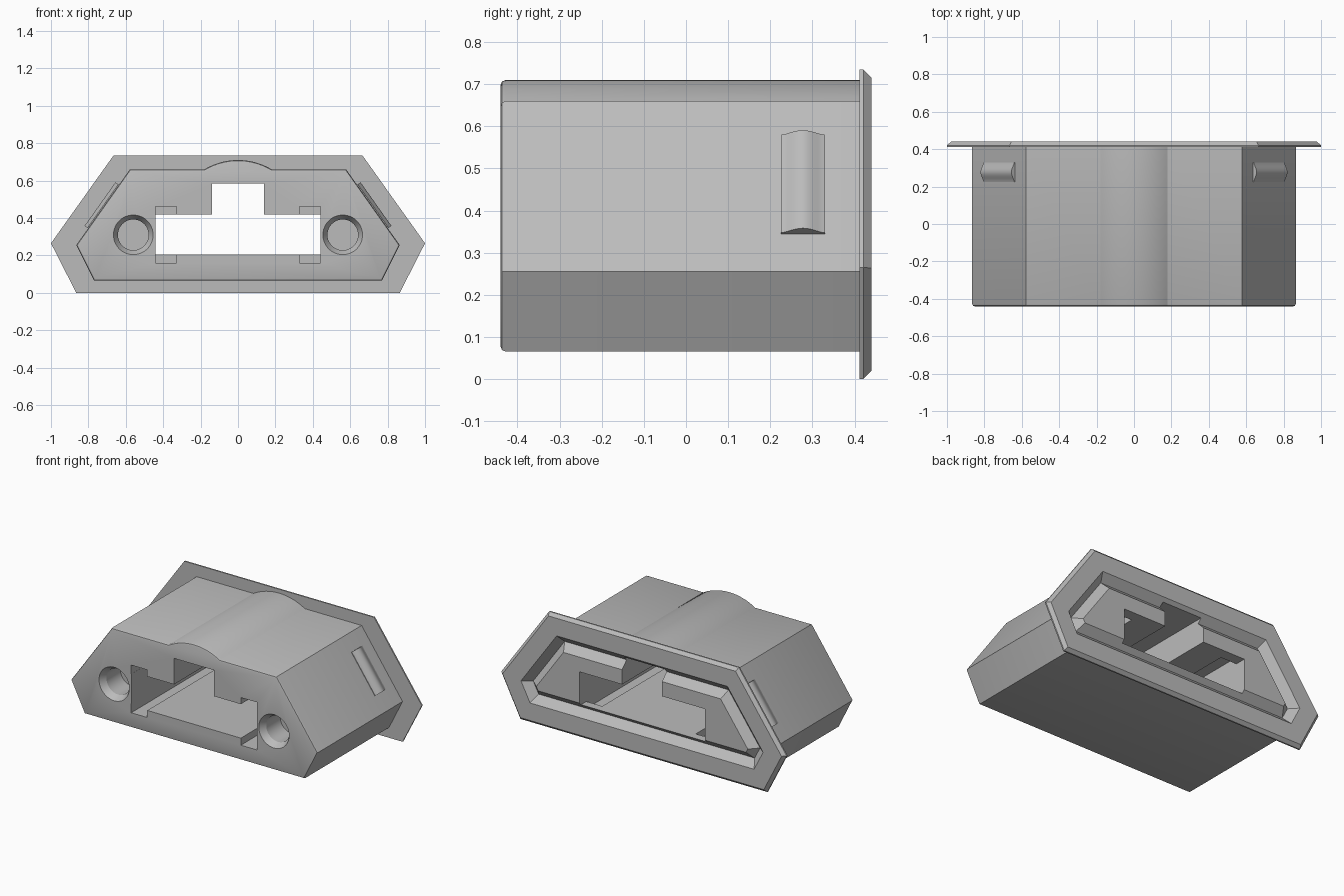
import bpy
import bmesh
import math
from mathutils import Vector

cube = bpy.data.objects.get("Cube")
if cube:
    bpy.data.objects.remove(cube)

grey = bpy.data.materials.new("mid grey plastic")
grey.use_nodes = True
colour = (0.5, 0.5, 0.5, 1)
grey.diffuse_color = colour
grey.node_tree.nodes["Principled BSDF"].inputs["Base Color"].default_value = colour


def offset(points, dist):
    """Inset a counter-clockwise outline with mitred corners."""
    out = []
    for i, p in enumerate(points):
        p = Vector(p)
        a = (p - Vector(points[i - 1])).normalized()
        b = (Vector(points[(i + 1) % len(points)]) - p).normalized()
        na, nb = Vector((-a.y, a.x)), Vector((-b.y, b.x))
        out.append(p + (na + nb) * dist / (1 + na.dot(nb)))
    return out


def at_y(points, y):
    return [(p[0], y, p[1]) for p in points]


def mirrored(half):
    """Complete an outline from its +x half, listed bottom to top."""
    return half + [(-x, z) for x, z in reversed(half) if x > 0]


def loft(name, loops, ring=False):
    """Bridge matching loops; close with caps, or into a ring."""
    bm = bmesh.new()
    rows = [[bm.verts.new(p) for p in loop] for loop in loops]
    pairs = list(zip(rows, rows[1:]))
    if ring:
        pairs.append((rows[-1], rows[0]))
    else:
        bm.faces.new(rows[0])
        bm.faces.new(rows[-1])
    for r, s in pairs:
        for i in range(len(r)):
            bm.faces.new((r[i - 1], r[i], s[i], s[i - 1]))
    bmesh.ops.recalc_face_normals(bm, faces=bm.faces)
    mesh = bpy.data.meshes.new(name)
    bm.to_mesh(mesh)
    bm.free()
    mesh.materials.append(grey)
    obj = bpy.data.objects.new(name, mesh)
    bpy.context.collection.objects.link(obj)
    return obj


def combine(target, other, operation):
    """Apply a boolean and discard the second object."""
    mod = target.modifiers.new("cut", 'BOOLEAN')
    mod.object, mod.operation, mod.solver = other, operation, 'EXACT'
    bpy.context.view_layer.update()
    graph = bpy.context.evaluated_depsgraph_get()
    mesh = bpy.data.meshes.new_from_object(target.evaluated_get(graph))
    target.modifiers.clear()
    target.data = mesh
    bpy.data.objects.remove(other)


def box(name, x0, x1, y0, y1, z0, z1):
    outline = [(x0, z0), (x1, z0), (x1, z1), (x0, z1)]
    return loft(name, [at_y(outline, y0), at_y(outline, y1)])


# Body: hexagonal tube with a rounded ridge along the top
radius, half_angle = 0.349, math.asin(0.18 / 0.349)
ridge = []
for i in range(13):
    a = half_angle * (1 - i / 12)
    ridge.append((radius * math.sin(a), 0.71 - radius * (1 - math.cos(a))))
ridge[-1] = (0, 0.71)
body_outline = mirrored([(0.77, 0.065), (0.865, 0.255), (0.578, 0.66)] + ridge)
housing = loft("housing", [
    at_y(offset(body_outline, 0.012), -0.44),
    at_y(offset(body_outline, 0.004), -0.437),
    at_y(body_outline, -0.428),
    at_y(body_outline, 0.425)])

# Flange with a chamfered outer rim
flange_outline = mirrored([(0.865, 0), (1, 0.265), (0.665, 0.735)])
flange = loft("flange", [
    at_y(flange_outline, 0.412),
    at_y(flange_outline, 0.421),
    at_y(offset(flange_outline, 0.019), 0.44)])
combine(housing, flange, 'UNION')

# V-shaped groove around the opening
groove_outline = offset(flange_outline, 0.13)
groove = loft("groove_cutter", [
    at_y(offset(groove_outline, -0.02), 0.46),
    at_y(offset(groove_outline, 0.046), 0.394),
    at_y(offset(groove_outline, 0.112), 0.46)], ring=True)
combine(housing, groove, 'DIFFERENCE')

# Through opening with a raised centre
opening = mirrored([(0.44, 0.205), (0.44, 0.42), (0.14, 0.42), (0.14, 0.585)])
combine(housing, loft("opening_cutter", [at_y(opening, -0.6), at_y(opening, 0.6)]),
        'DIFFERENCE')

for side in (-1, 1):
    # Long corner channels that stop short of the flange
    x0, x1 = sorted((side * 0.328, side * 0.4405))
    for z0, z1 in ((0.16, 0.22), (0.405, 0.462)):
        combine(housing, box("channel_cutter", x0, x1, -0.6, 0.37, z0, z1),
                'DIFFERENCE')

    # Countersunk blind screw holes
    loops = []
    for y, r in ((-0.46, 0.115), (-0.44, 0.106), (-0.40, 0.082), (-0.26, 0.082)):
        loops.append([(side * 0.56 + r * math.cos(t * math.tau / 48), y,
                       0.31 + r * math.sin(t * math.tau / 48)) for t in range(48)])
    combine(housing, loft("screw_hole_cutter", loops), 'DIFFERENCE')

# Retaining humps on the sloping sides
low, high = Vector((0.865, 0.255)), Vector((0.578, 0.66))
along = (high - low).normalized()
normal = Vector((along.y, -along.x))
for side, word in ((1, "left"), (-1, "right")):
    profile = [(0.225, -0.01)]
    for i in range(13):
        t = i / 12
        profile.append((0.225 + 0.105 * t, 0.004 + 0.019 * math.sin(math.pi * t) ** 1.5))
    profile.append((0.33, -0.01))
    loops = []
    for s in (0.11, 0.395):
        base = low + along * s
        loops.append([(side * (base + normal * h).x, y, (base + normal * h).y)
                      for y, h in profile])
    loft(word + "_retaining_hump", loops)

# Smooth the curved faces, keep the hard edges
bpy.ops.object.select_all(action='DESELECT')
for obj in bpy.context.scene.objects:
    if obj.type == 'MESH':
        obj.select_set(True)
        bpy.context.view_layer.objects.active = obj
bpy.ops.object.shade_smooth_by_angle(angle=math.radians(25))
